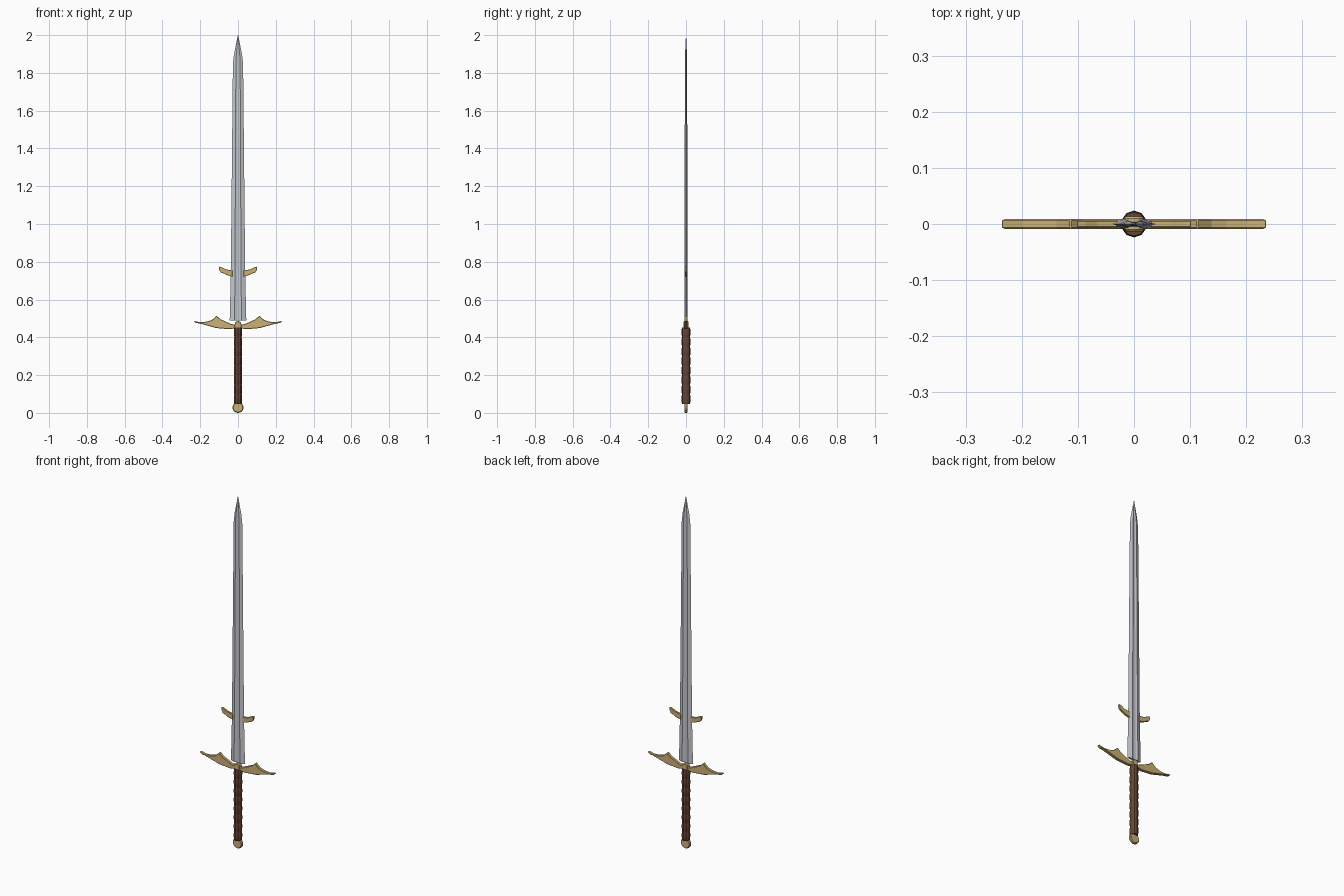
import bpy, math

if "Cube" in bpy.data.objects:
    bpy.data.objects.remove(bpy.data.objects["Cube"])

def material(name, color):
    m = bpy.data.materials.new(name)
    m.diffuse_color = (*color, 1)
    m.use_nodes = True
    m.node_tree.nodes["Principled BSDF"].inputs["Base Color"].default_value = m.diffuse_color
    return m

steel = material("steel", (0.55, 0.57, 0.61))
brass = material("brass", (0.60, 0.44, 0.18))
leather = material("leather", (0.13, 0.06, 0.035))

def make(name, verts, faces, mat):
    me = bpy.data.meshes.new(name)
    me.from_pydata(verts, [], faces)
    me.materials.append(mat)
    ob = bpy.data.objects.new(name, me)
    bpy.context.collection.objects.link(ob)
    return ob

def loft(name, rings, mat):
    """Skin equal-sized rings and cap both ends."""
    n = len(rings[0])
    verts = [v for r in rings for v in r]
    faces = [(k*n+i, k*n+(i+1) % n, (k+1)*n+(i+1) % n, (k+1)*n+i)
             for k in range(len(rings)-1) for i in range(n)]
    faces += [tuple(reversed(range(n))), tuple(range((len(rings)-1)*n, len(rings)*n))]
    return make(name, verts, faces, mat)

def plate(name, outline, half, mat, bevel):
    """Extrude an x-z outline to both sides of y = 0 with softened rims."""
    ob = loft(name, [[(x, -half, z) for x, z in outline],
                     [(x, half, z) for x, z in outline]], mat)
    b = ob.modifiers.new("rim", 'BEVEL')
    b.width = bevel
    b.segments = 1
    return ob

def blade_ring(w, t, z):
    # Sharp edges, two ridges, shallow central fuller
    half = [(w, 0), (0.42*w, t), (0.15*w, 0.55*t)]
    front = half + [(-x, y) for x, y in reversed(half[1:])]
    back = [(-w, 0)] + [(-x, -y) for x, y in half[1:]] + [(x, -y) for x, y in reversed(half[1:])]
    return [(x, y, z) for x, y in front + back]

# Blade, with the wide unsharpened base below the lugs
loft("blade", [blade_ring(w, t, z) for w, t, z in (
    (0.044, 0.009, 0.488), (0.039, 0.0085, 0.70), (0.0375, 0.008, 0.80),
    (0.027, 0.006, 1.85), (0.021, 0.005, 1.90), (0.0008, 0.0005, 2.0))], steel)

# Small lugs on both sides of the blade
lug = [(0.030, 0.722), (0.058, 0.729), (0.075, 0.738), (0.092, 0.744), (0.100, 0.758),
       (0.102, 0.775), (0.086, 0.771), (0.065, 0.760), (0.030, 0.754)]
for side, s in (("right", 1), ("left", -1)):
    plate("lug_" + side, [(s*x, z) for x, z in lug][::s], 0.006, brass, 0.0015)

# Crossguard with upswept arms and peaked spurs
arm = [(0.018, 0.447), (0.045, 0.443), (0.115, 0.449), (0.165, 0.463), (0.205, 0.474),
       (0.225, 0.476), (0.237, 0.488), (0.200, 0.480), (0.165, 0.483), (0.138, 0.492),
       (0.113, 0.514), (0.090, 0.494), (0.068, 0.485), (0.040, 0.472), (0.018, 0.466)]
outline = arm + [(-x, z) for x, z in reversed(arm)]
plate("crossguard", outline, 0.009, brass, 0.0025)

# Rounded block in the middle of the guard
block = [(0.018*math.cos(a), 0.468 + 0.018*math.sin(a))
         for a in (i*math.pi/6 for i in range(7))]
plate("guard_block", [(-0.018, 0.445), (0.018, 0.445)] + block, 0.013, brass, 0.003)

# Leather grip with wrapped bulges
rings, bulges, sides = [], 8, 10
for k in range(bulges*4 + 1):
    r = 0.0215 + 0.0025*abs(math.sin(k*math.pi/4))
    z = 0.048 + 0.404*k/(bulges*4)
    rings.append([(0.96*r*math.cos(a), r*math.sin(a), z)
                  for a in (2*math.pi*(i+0.5)/sides for i in range(sides))])
loft("grip", rings, leather)

# Flat disc pommel
disc = [(0.029*math.cos(a), 0.031 + 0.029*math.sin(a) )
        for a in (2*math.pi*i/20 for i in range(20))]
plate("pommel", [(x, z - 0.002) for x, z in disc], 0.009, brass, 0.004)
